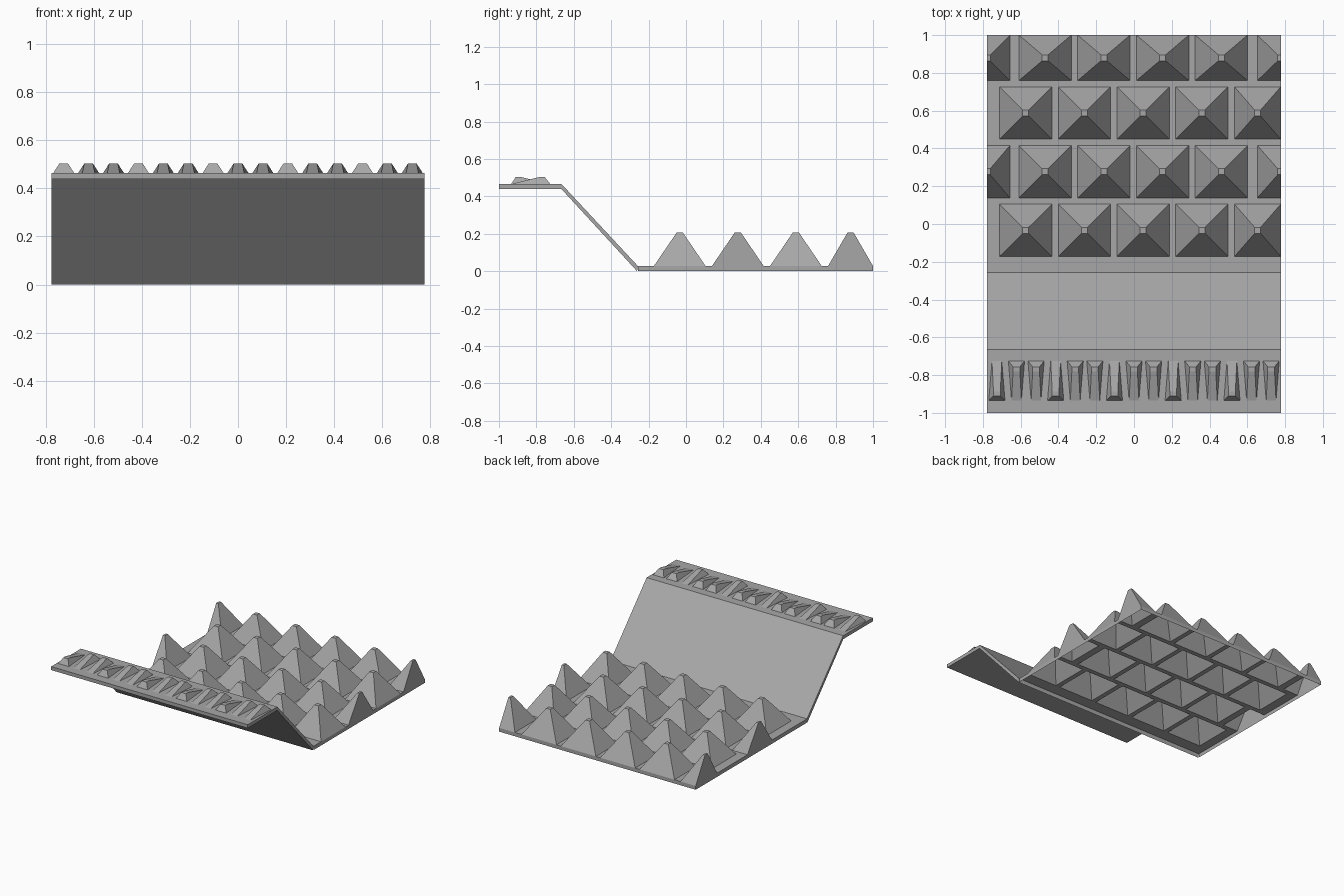
import bpy
import bmesh

cube = bpy.data.objects.get("Cube")
if cube:
    bpy.data.objects.remove(cube, do_unlink=True)

grey = bpy.data.materials.new("mid grey")
grey.use_nodes = True
COLOUR = (0.39, 0.39, 0.39, 1)
grey.diffuse_color = COLOUR
grey.node_tree.nodes["Principled BSDF"].inputs["Base Color"].default_value = COLOUR

HALF_X = 0.777
FLOOR_Z, TIP_Z = 0.027, 0.207
FLOOR_Y = -0.257
SHELF_Z = 0.465
PITCH = 0.311


def add_face(bm, points):
    bm.faces.new([bm.verts.new(p) for p in points])


def rect(bm, x0, x1, y0, y1, z):
    add_face(bm, [(x0, y0, z), (x1, y0, z), (x1, y1, z), (x0, y1, z)])


def finish(bm, name):
    bmesh.ops.remove_doubles(bm, verts=bm.verts, dist=0.0001)
    mesh = bpy.data.meshes.new(name)
    bm.to_mesh(mesh)
    bm.free()
    mesh.materials.append(grey)
    obj = bpy.data.objects.new(name, mesh)
    bpy.context.collection.objects.link(obj)
    return obj


def clamp_x(x):
    return max(-HALF_X, min(HALF_X, x))


def frustum(bm, base, cap):
    """Four sides and a flat tip, open underneath."""
    for i in range(4):
        j = (i + 1) % 4
        add_face(bm, [base[i], base[j], cap[j], cap[i]])
    add_face(bm, cap)


def box_corners(x0, x1, y0, y1, z):
    return [(x0, y0, z), (x1, y0, z), (x1, y1, z), (x0, y1, z)]


# Shelf and slope: one bent strip with thickness
profile = [(-1, 0.44), (-1, SHELF_Z), (-0.665, SHELF_Z), (FLOOR_Y, FLOOR_Z),
           (-0.262, 0), (-0.667, 0.44)]
bm = bmesh.new()
ends = [[bm.verts.new((x, y, z)) for y, z in profile] for x in (-HALF_X, HALF_X)]
for i in range(len(profile)):
    j = (i + 1) % len(profile)
    bm.faces.new((ends[0][i], ends[0][j], ends[1][j], ends[1][i]))
for end in ends:    # split each end at the bend
    bm.faces.new((end[0], end[1], end[2], end[5]))
    bm.faces.new((end[5], end[2], end[3], end[4]))
bmesh.ops.recalc_face_normals(bm, faces=bm.faces)
finish(bm, "shelf_and_slope")

# Floor: thin skin with open-bottomed pyramids in staggered rows
floor = bmesh.new()
pyramids = bmesh.new()
y_prev = FLOOR_Y
for row in range(4):
    y0 = -0.172 + row * 0.3105
    y1 = min(y0 + 0.277, 1)
    cy = (y0 + y1) / 2
    rect(floor, -HALF_X, HALF_X, y_prev, y0, FLOOR_Z)
    if row % 2:
        cells = [(-HALF_X, -0.657)]
        cells += [(-0.609 + i * PITCH, -0.332 + i * PITCH) for i in range(4)]
        cells += [(0.653, HALF_X)]
    else:
        cells = [(-0.712 + i * PITCH, clamp_x(-0.435 + i * PITCH)) for i in range(5)]
    x_prev = -HALF_X
    for x0, x1 in cells:
        if x0 - x_prev > 0.001:
            rect(floor, x_prev, x0, y0, y1, FLOOR_Z)
        # Narrow end cells are half pyramids with an upright outer wall
        cx = (x0 + x1) / 2
        if x1 - x0 < 0.2:
            cx = x0 if x0 == -HALF_X else x1
        cap = box_corners(clamp_x(cx - 0.016), clamp_x(cx + 0.016),
                          cy - 0.016, cy + 0.016, TIP_Z)
        frustum(pyramids, box_corners(x0, x1, y0, y1, FLOOR_Z), cap)
        x_prev = x1
    if HALF_X - x_prev > 0.001:
        rect(floor, x_prev, HALF_X, y0, y1, FLOOR_Z)
    y_prev = y1

# Rim hanging down around the floor
for x, s in ((-HALF_X, -1), (HALF_X, 1)):
    rim = [(x, FLOOR_Y, 0), (x, 1, 0), (x, 1, FLOOR_Z), (x, FLOOR_Y, FLOOR_Z)]
    add_face(floor, rim if s > 0 else rim[::-1])
add_face(floor, [(HALF_X, 1, 0), (-HALF_X, 1, 0),
                 (-HALF_X, 1, FLOOR_Z), (HALF_X, 1, FLOOR_Z)])
finish(floor, "floor")
finish(pyramids, "floor_pyramids")

# Shelf spikes: slanted wedges, every third one leaning forward
spikes = bmesh.new()
for i in range(15):
    cx = (i - 7) * 0.1037
    forward = i % 3 == 0
    front_w, back_w = (0.043, 0.026) if forward else (0.026, 0.043)
    tip_y = -0.898 if forward else -0.768
    base = [(cx - front_w, -0.935, SHELF_Z), (cx + front_w, -0.935, SHELF_Z),
            (cx + back_w, -0.725, SHELF_Z), (cx - back_w, -0.725, SHELF_Z)]
    cap = box_corners(cx - 0.018, cx + 0.018, tip_y - 0.012, tip_y + 0.012, 0.504)
    frustum(spikes, base, cap)
finish(spikes, "shelf_spikes")
